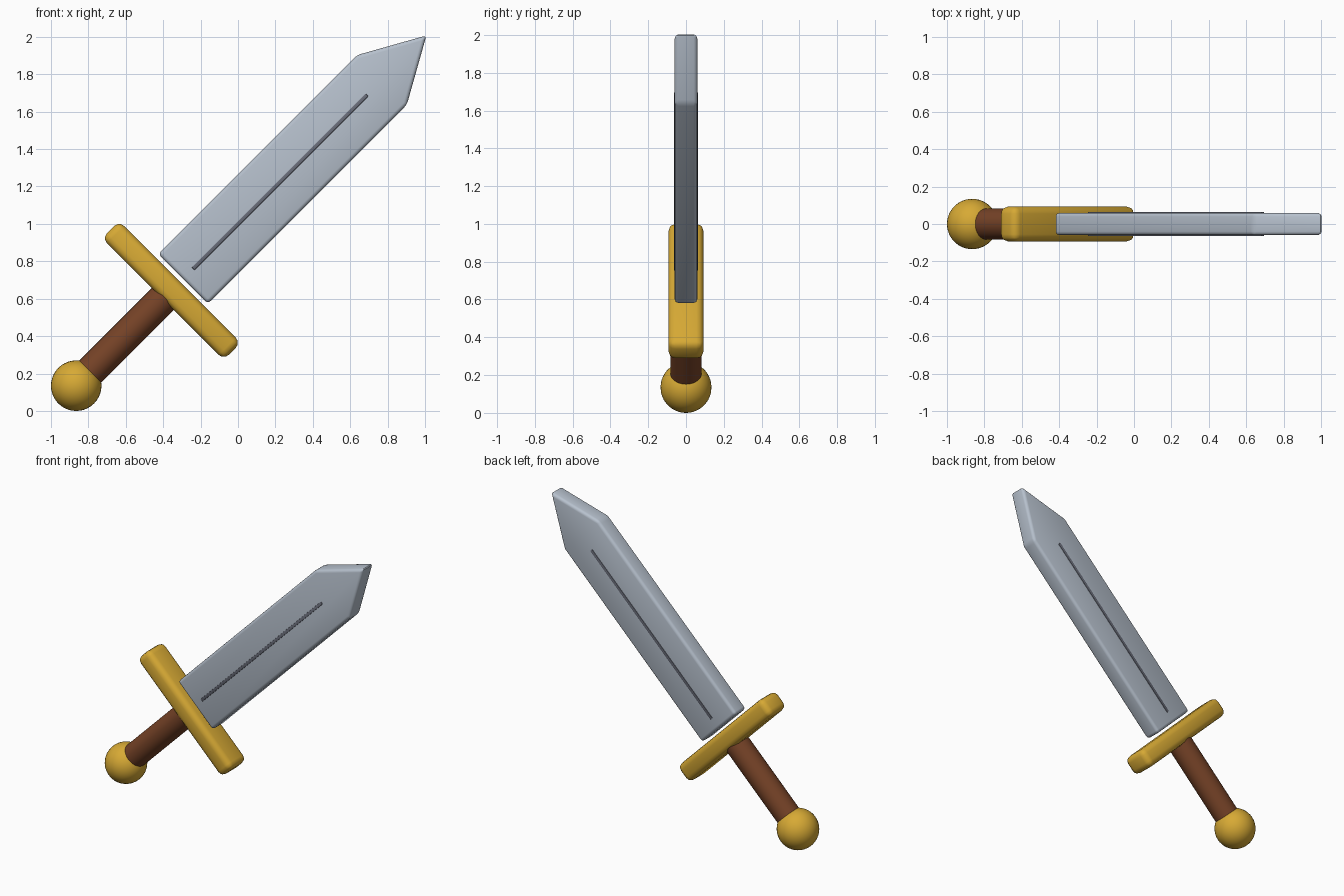
import bpy, bmesh, math
from mathutils import Matrix

if "Cube" in bpy.data.objects:
    bpy.data.objects.remove(bpy.data.objects["Cube"])

# Built along local z from the pommel centre, then tilted 45 degrees
PLACE = Matrix.Translation((-0.865, 0, 0.135)) @ Matrix.Rotation(math.radians(45), 4, 'Y')


def material(name, color):
    m = bpy.data.materials.new(name)
    m.diffuse_color = (*color, 1)
    m.use_nodes = True
    m.node_tree.nodes["Principled BSDF"].inputs["Base Color"].default_value = m.diffuse_color
    return m


gold = material("gold", (0.68, 0.40, 0.035))
brown = material("brown leather", (0.18, 0.055, 0.02))
steel = material("pale steel", (0.47, 0.53, 0.61))
dark = material("dark steel", (0.14, 0.15, 0.19))


def finish(name, bm, mat, bevel=0, segments=3):
    bmesh.ops.recalc_face_normals(bm, faces=bm.faces)
    if bevel:
        bmesh.ops.bevel(bm, geom=bm.edges[:], offset=bevel, segments=segments,
                        profile=0.5, affect='EDGES', clamp_overlap=True)
    mesh = bpy.data.meshes.new(name)
    bm.to_mesh(mesh)
    bm.free()
    mesh.materials.append(mat)
    ob = bpy.data.objects.new(name, mesh)
    bpy.context.collection.objects.link(ob)
    ob.matrix_world = PLACE
    bpy.ops.object.select_all(action='DESELECT')
    ob.select_set(True)
    bpy.context.view_layer.objects.active = ob
    bpy.ops.object.shade_smooth_by_angle(angle=math.radians(35))
    return ob


def box(name, size, centre, mat, bevel, segments=3):
    bm = bmesh.new()
    bmesh.ops.create_cube(bm, size=1, matrix=Matrix.Translation(centre) @ Matrix.Diagonal((*size, 1)))
    return finish(name, bm, mat, bevel, segments)


# Pommel ball
bm = bmesh.new()
bmesh.ops.create_uvsphere(bm, u_segments=32, v_segments=20, radius=0.135)
finish("pommel", bm, gold)

# Round grip from the pommel into the guard
bm = bmesh.new()
bmesh.ops.create_cone(bm, cap_ends=True, segments=32, radius1=0.083, radius2=0.083,
                      depth=0.66, matrix=Matrix.Translation((0, 0, 0.37)))
finish("grip", bm, brown)

# Rounded crossguard
box("crossguard", (0.92, 0.186, 0.13), (0, 0, 0.72), gold, 0.038)

# Blade: pointed outline extruded through its thickness
outline = [(-0.188, 0.808), (0.188, 0.808), (0.188, 2.312), (0, 2.648), (-0.188, 2.312)]
bm = bmesh.new()
face = bm.faces.new([bm.verts.new((x, -0.06, z)) for x, z in outline])
extruded = bmesh.ops.extrude_face_region(bm, geom=[face])["geom"]
bmesh.ops.translate(bm, vec=(0, 0.12, 0),
                    verts=[v for v in extruded if isinstance(v, bmesh.types.BMVert)])
finish("blade", bm, steel, 0.02)

# Thin centre ridge on both blade faces
for side, label in ((-1, "front"), (1, "back")):
    box("blade_ridge_" + label, (0.02, 0.009, 1.315), (0, side * 0.0595, 1.5415), dark, 0.003, 2)
